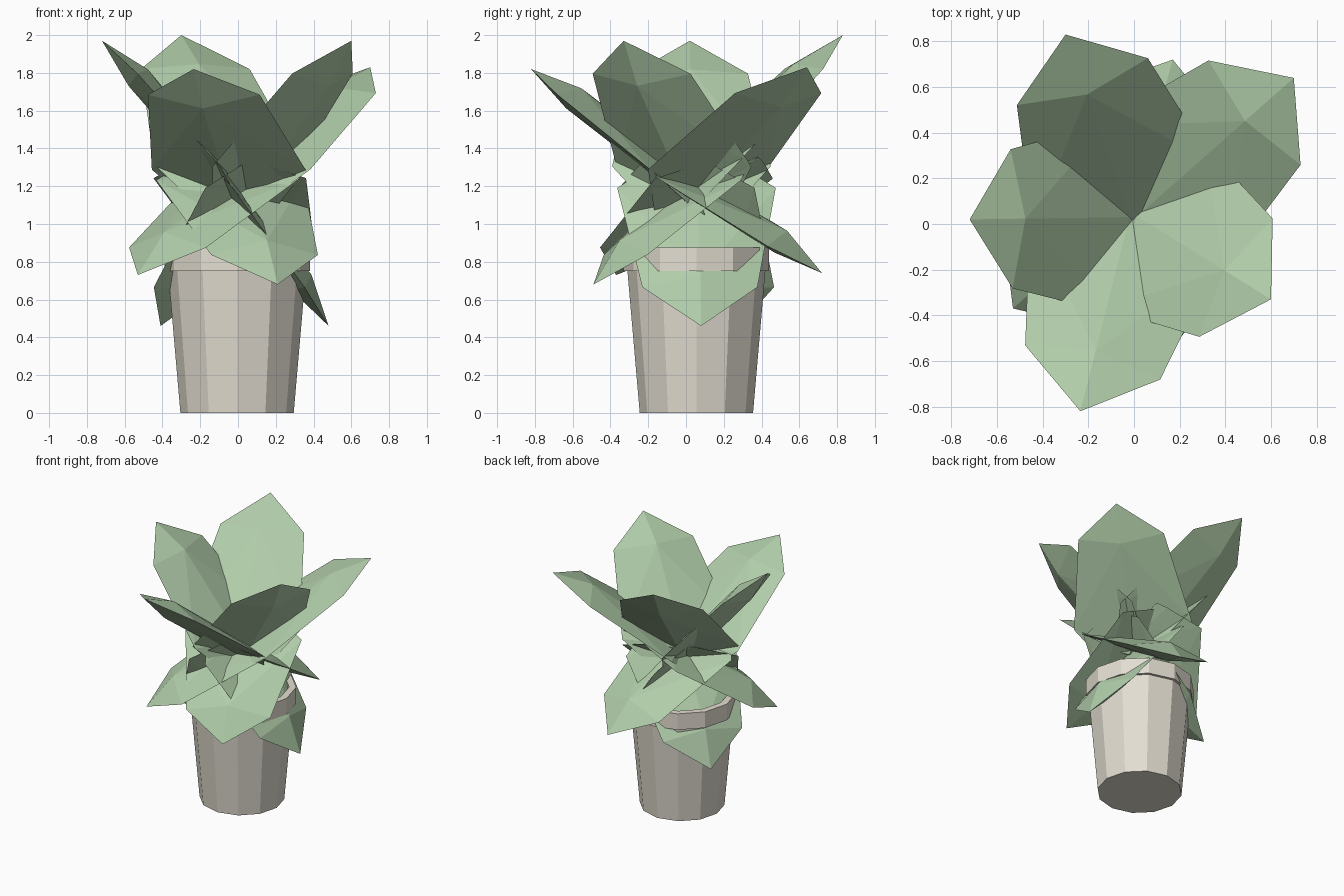
import bpy, bmesh, math
from mathutils import Vector

cube = bpy.data.objects.get("Cube")
if cube:
    bpy.data.objects.remove(cube, do_unlink=True)


def material(name, rgb):
    m = bpy.data.materials.new(name)
    m.use_nodes = True
    m.diffuse_color = (*rgb, 1)
    node = next(n for n in m.node_tree.nodes if n.type == 'BSDF_PRINCIPLED')
    node.inputs["Base Color"].default_value = (*rgb, 1)
    return m


GREEN = material("sage green", (0.44, 0.61, 0.40))
CLAY = material("pale clay", (0.77, 0.73, 0.64))
SOIL = material("soil brown", (0.16, 0.12, 0.09))


def finish(name, bm, mat):
    bmesh.ops.recalc_face_normals(bm, faces=bm.faces)
    mesh = bpy.data.meshes.new(name)
    bm.to_mesh(mesh)
    bm.free()
    mesh.materials.append(mat)
    obj = bpy.data.objects.new(name, mesh)
    bpy.context.collection.objects.link(obj)
    return obj


def lathe(name, profile, mat, sides=12, centre=(-0.005, 0.055)):
    """Faceted solid of revolution, capped at both ends."""
    bm = bmesh.new()
    rings = []
    for r, z in profile:
        ring = []
        for i in range(sides):
            a = math.tau * i / sides
            ring.append(bm.verts.new((centre[0] + r * math.cos(a),
                                      centre[1] + r * math.sin(a), z)))
        rings.append(ring)
    for low, high in zip(rings, rings[1:]):
        for i in range(sides):
            j = (i + 1) % sides
            bm.faces.new((low[i], low[j], high[j], high[i]))
    bm.faces.new(rings[0])
    bm.faces.new(rings[-1])
    return finish(name, bm, mat)


# Pot with a thicker rim, soil inside, short stem
lathe("pot", [(0.30, 0), (0.365, 0.75), (0.385, 0.75), (0.385, 0.875),
              (0.335, 0.875), (0.325, 0.77)], CLAY)
lathe("soil", [(0.324, 0.76), (0.324, 0.79)], SOIL)
lathe("stem", [(0.035, 0.78), (0.03, 1.1)], GREEN, sides=6)


def leaf(name, base, tip, notch, lift):
    """Heart-shaped leaf with a raised midrib above and a shallow keel below."""
    base, tip = Vector(base), Vector(tip)
    along = tip - base
    side = along.cross(Vector((0, 0, 1))).normalized()
    normal = side.cross(along).normalized()
    bm = bmesh.new()

    def vert(t, w, h):
        return bm.verts.new(base + along * t + side * w + normal * h)

    # Half outline: fraction along the leaf, half width, edge lift
    half = [(notch - 0.12, 0.13, 0), (notch - 0.08, 0.2, 0),
            (0.17, 0.42, 0.05 * lift), (0.77, 0.305, 0.03 * lift)]
    outline = [(notch, 0, 0)] + half + [(1, 0, 0)] + [(t, -w, h) for t, w, h in reversed(half)]
    rim = [vert(*p) for p in outline]
    mid_a, mid_b = 3, len(rim) - 3
    for hub_height, rib_height in ((0.09, 0.04 + 0.05 * lift), (-0.045, -0.03)):
        hub, rib = vert(0.75, 0, hub_height), vert(notch + 0.06, 0, rib_height)
        for i, v in enumerate(rim):
            outer = mid_a <= i < mid_b
            bm.faces.new((v, rim[(i + 1) % len(rim)], hub if outer else rib))
        bm.faces.new((rim[mid_a], hub, rib))
        bm.faces.new((rim[mid_b], rib, hub))
    return finish(name, bm, GREEN)


# Rising leaves: base, tip
upper = {
    "back": ((-0.01, 0.02, 1.13), (-0.30, 0.83, 2.00)),
    "back_left": ((0.01, 0.03, 1.13), (0.70, 0.64, 1.83)),
    "front_left": ((0.02, 0.03, 1.13), (0.60, -0.33, 1.97)),
    "front": ((-0.02, 0.03, 1.13), (-0.235, -0.82, 1.82)),
    "right": ((-0.02, 0.03, 1.13), (-0.72, 0.02, 1.97)),
}
# Drooping leaves, starting beyond the stem on the far side
lower = {
    "left": ((-0.17, 0.05, 1.33), (0.48, 0.08, 0.46)),
    "back": ((-0.09, -0.20, 1.33), (0.17, 0.72, 0.74)),
    "back_right": ((0.15, -0.06, 1.33), (-0.41, 0.28, 0.46)),
    "front_right": ((0.17, 0.26, 1.33), (-0.53, -0.37, 0.73)),
    "front": ((-0.10, 0.27, 1.33), (0.21, -0.49, 0.68)),
}
for tier, leaves, notch, lift in (("upper", upper, 0.0, 1), ("lower", lower, 0.08, 0.3)):
    for place, (base, tip) in leaves.items():
        leaf(f"{tier}_leaf_{place}", base, tip, notch, lift)
